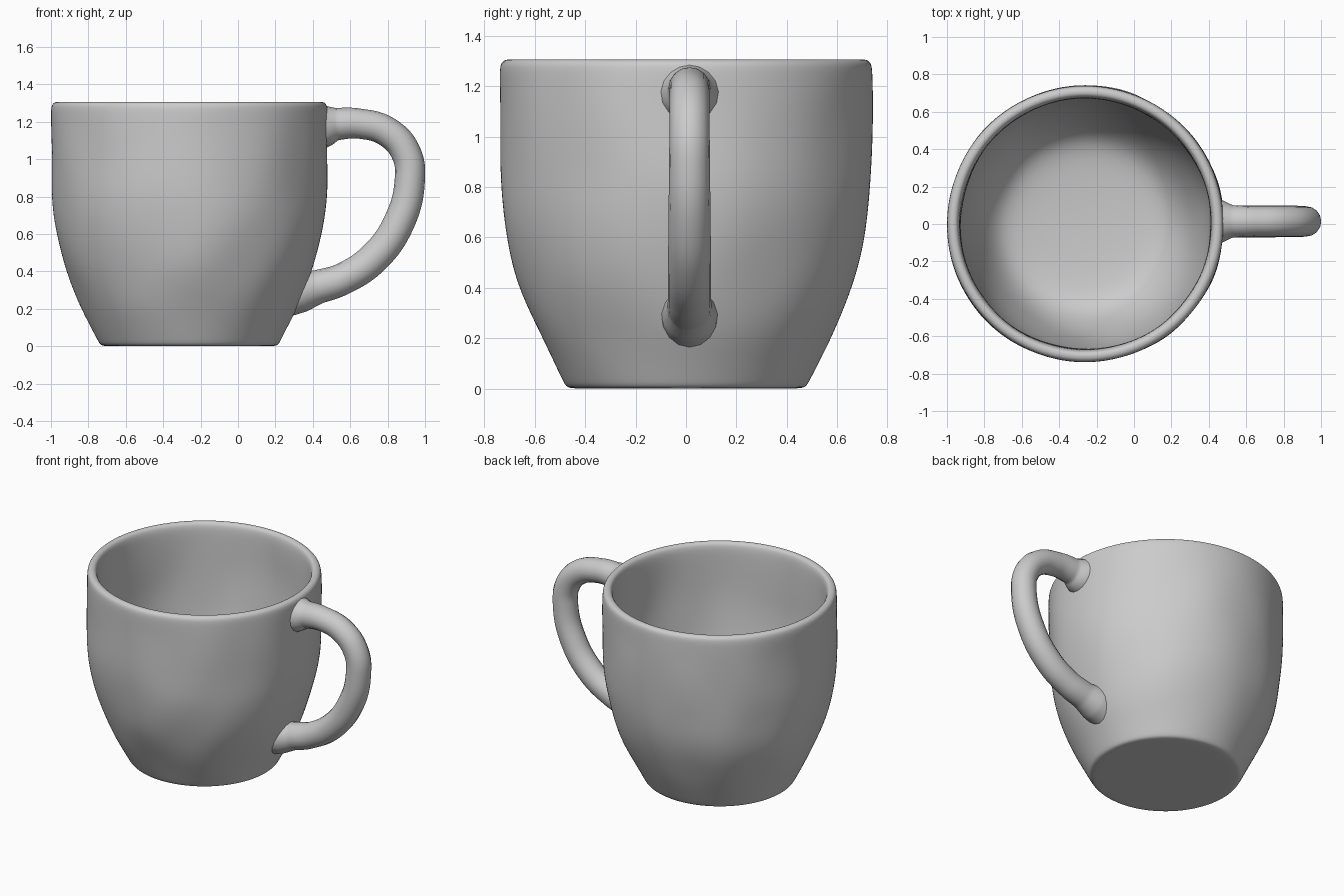
import bpy, bmesh, math
from mathutils import Vector, noise

if "Cube" in bpy.data.objects:
    bpy.data.objects.remove(bpy.data.objects["Cube"])

CX = -0.26          # axis of the cup
SEG = 48


def lathe(name, profile, wobble=0.0, levels=2):
    """Spin an (r, z) profile round the cup axis; r = 0 at both ends closes it."""
    bm = bmesh.new()
    rings = []
    for r, z in profile:
        if r == 0:
            rings.append([bm.verts.new((CX, 0, z))])
            continue
        ring = []
        for i in range(SEG):
            a = 2 * math.pi * i / SEG
            p = Vector((r * math.cos(a), r * math.sin(a), z))
            fade = max(0.0, min(1.0, z * 4, (1.3 - z) * 5))
            k = r + wobble * fade * noise.noise(p * 3.2)
            ring.append(bm.verts.new((CX + k * math.cos(a), k * math.sin(a), z)))
        rings.append(ring)
    for a, b in zip(rings, rings[1:]):
        for i in range(SEG):
            j = (i + 1) % SEG
            if len(a) == 1:
                bm.faces.new((a[0], b[j], b[i]))
            elif len(b) == 1:
                bm.faces.new((a[i], a[j], b[0]))
            else:
                bm.faces.new((a[i], a[j], b[j], b[i]))
    bmesh.ops.recalc_face_normals(bm, faces=bm.faces)
    me = bpy.data.meshes.new(name)
    bm.to_mesh(me)
    bm.free()
    ob = bpy.data.objects.new(name, me)
    bpy.context.collection.objects.link(ob)
    me.shade_smooth()
    if levels:
        sub = ob.modifiers.new("smooth", 'SUBSURF')
        sub.levels = sub.render_levels = levels
    return ob


# Cup: outer wall from the base up, over the rounded rim, down to the inner floor
outer = [(0.49, 0.03), (0.535, 0.12), (0.58, 0.21), (0.625, 0.31), (0.672, 0.43),
         (0.706, 0.56), (0.727, 0.70), (0.737, 0.84), (0.742, 1.0), (0.742, 1.14)]
rim = [(0.742, 1.25), (0.738, 1.295), (0.715, 1.308), (0.69, 1.305), (0.676, 1.28)]
inner = [(0.672, 1.2), (0.672, 1.0), (0.665, 0.84), (0.64, 0.6), (0.595, 0.4),
         (0.535, 0.25), (0.46, 0.145), (0.36, 0.105), (0.18, 0.09), (0, 0.085)]
base = [(0, 0), (0.25, 0), (0.44, 0), (0.475, 0.003)]
cup = lathe("cup_body", base + outer + rim + inner, wobble=0.016)

# Handle: swept tube, flaring where it meets the wall (x, z, radius)
path = [(0.36, 1.175, 0.125), (0.46, 1.178, 0.118), (0.53, 1.188, 0.086),
        (0.65, 1.19, 0.080), (0.80, 1.145, 0.080), (0.90, 1.03, 0.080),
        (0.918, 0.88, 0.081), (0.86, 0.66, 0.084), (0.73, 0.475, 0.085),
        (0.56, 0.36, 0.085), (0.43, 0.318, 0.090), (0.34, 0.295, 0.112),
        (0.20, 0.26, 0.12)]
cu = bpy.data.curves.new("handle", 'CURVE')
cu.dimensions = '3D'
cu.bevel_depth = 1.0
cu.bevel_resolution = 6
cu.use_fill_caps = True
cu.resolution_u = 8
sp = cu.splines.new('BEZIER')
sp.bezier_points.add(len(path) - 1)
for bp, (x, z, r) in zip(sp.bezier_points, path):
    bp.co = (x, 0.014, z)
    bp.radius = r
    bp.handle_left_type = bp.handle_right_type = 'AUTO'
handle = bpy.data.objects.new("handle", cu)
bpy.context.collection.objects.link(handle)
bpy.ops.object.select_all(action='DESELECT')
handle.select_set(True)
bpy.context.view_layer.objects.active = handle
bpy.ops.object.convert(target='MESH')
handle = bpy.context.view_layer.objects.active

# Weld the end caps so the tube is a closed solid
bm = bmesh.new()
bm.from_mesh(handle.data)
bmesh.ops.remove_doubles(bm, verts=bm.verts, dist=1e-5)
bmesh.ops.recalc_face_normals(bm, faces=bm.faces)
bm.to_mesh(handle.data)
bm.free()

# Trim the handle ends inside the thickness of the wall
plug = lathe("wall_cutter", [(0, 0.03)] + [(r - 0.035, z) for r, z in outer]
             + [(0.707, 1.5), (0, 1.5)], levels=0)
cut = handle.modifiers.new("trim", 'BOOLEAN')
cut.operation = 'DIFFERENCE'
cut.solver = 'EXACT'
cut.object = plug
bpy.ops.object.modifier_apply(modifier="trim")
bpy.data.objects.remove(plug, do_unlink=True)
bpy.ops.object.shade_smooth_by_angle(angle=math.radians(50))
